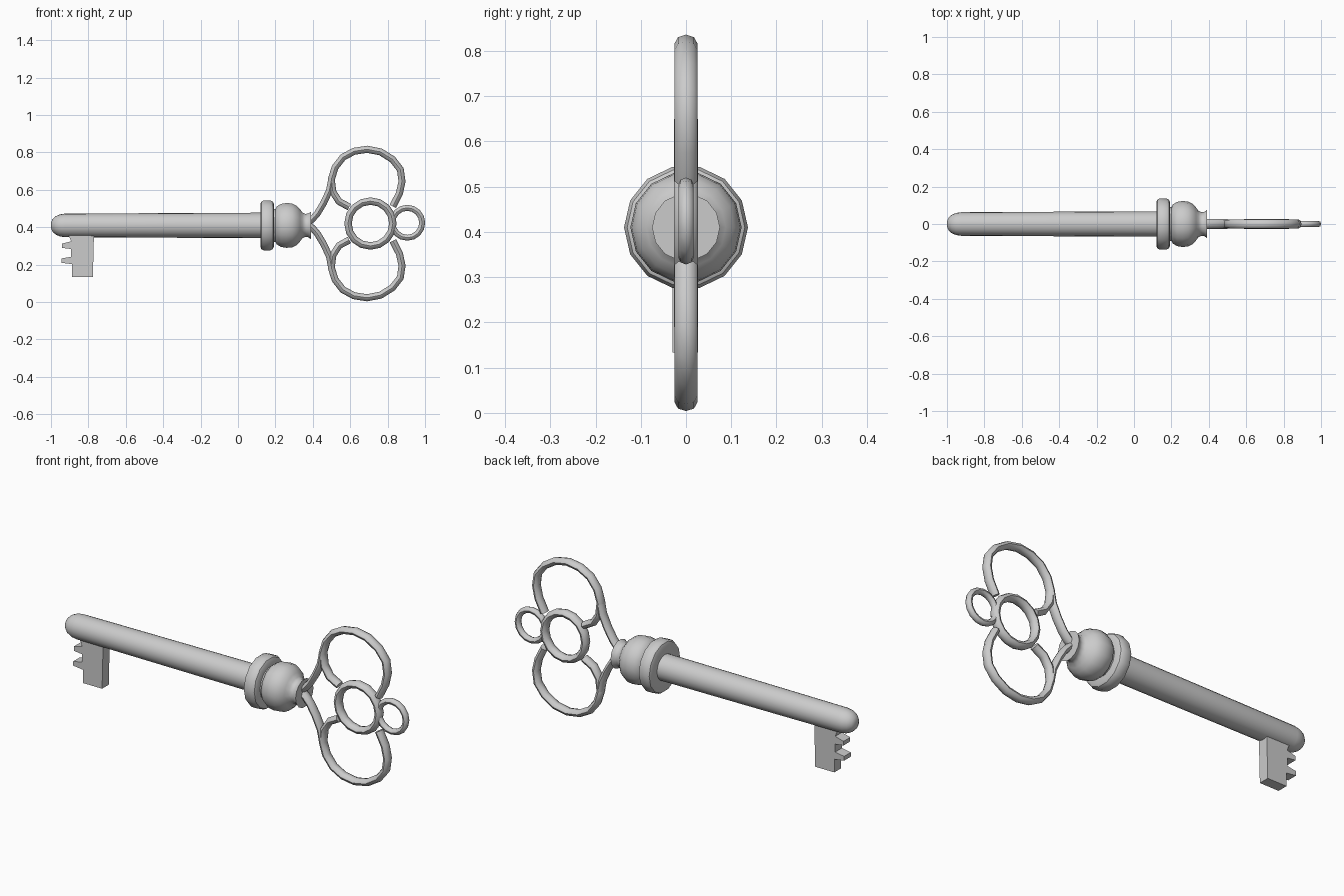
import bpy, bmesh, math
from mathutils import Vector

if "Cube" in bpy.data.objects:
    bpy.data.objects.remove(bpy.data.objects["Cube"])

AX = 0.41    # height of the shaft axis
BZ = 0.42    # height of the bow's mirror line


def finish(name, bm, angle=35):
    bmesh.ops.recalc_face_normals(bm, faces=bm.faces)
    me = bpy.data.meshes.new(name)
    bm.to_mesh(me)
    bm.free()
    ob = bpy.data.objects.new(name, me)
    bpy.context.collection.objects.link(ob)
    bpy.ops.object.select_all(action='DESELECT')
    ob.select_set(True)
    bpy.context.view_layer.objects.active = ob
    bpy.ops.object.shade_smooth_by_angle(angle=math.radians(angle))
    return ob


def skin(bm, rings, closed):
    n, m = len(rings[0]), len(rings)
    for i in range(m if closed else m - 1):
        a, b = rings[i], rings[(i + 1) % m]
        for k in range(n):
            bm.faces.new((a[k], a[(k + 1) % n], b[(k + 1) % n], b[k]))
    if not closed:
        bm.faces.new(rings[0])
        bm.faces.new(rings[-1])


def turned(name, profile, sides):
    """Lathe a list of (x, radius) around the shaft axis."""
    bm = bmesh.new()
    rings = []
    for x, r in profile:
        rings.append([bm.verts.new((x, r * math.cos(2 * math.pi * k / sides),
                                    AX + r * math.sin(2 * math.pi * k / sides)))
                      for k in range(sides)])
    skin(bm, rings, False)
    return finish(name, bm)


def tube(name, pts, half_w, half_y, closed=False, sides=8):
    """Sweep an oval section along an (x, z) path lying in the y = 0 plane."""
    bm = bmesh.new()
    rings, n = [], len(pts)
    for i, p in enumerate(pts):
        p = Vector(p)
        if closed:
            a, b = Vector(pts[i - 1]), Vector(pts[(i + 1) % n])
        else:
            a, b = Vector(pts[max(i - 1, 0)]), Vector(pts[min(i + 1, n - 1)])
        t = (b - a).normalized()
        nx, nz = -t.y, t.x
        ring = []
        for k in range(sides):
            ang = 2 * math.pi * k / sides
            u, v = half_w * math.cos(ang), half_y * math.sin(ang)
            ring.append(bm.verts.new((p.x + nx * u, v, p.y + nz * u)))
        rings.append(ring)
    skin(bm, rings, closed)
    return finish(name, bm, 46)


def circle(cx, cz, r, n):
    return [(cx + r * math.cos(2 * math.pi * k / n), cz + r * math.sin(2 * math.pi * k / n))
            for k in range(n)]


# shaft with rounded tip, widening slightly toward the collar
turned("shaft", [(-0.999, 0.016), (-0.992, 0.033), (-0.975, 0.049), (-0.952, 0.059),
                 (-0.925, 0.063), (-0.33, 0.066), (0.15, 0.068)], 20)

# collar disc and bulb
turned("collar", [(0.123, 0.06), (0.12, 0.118), (0.125, 0.13), (0.138, 0.137), (0.172, 0.137),
                  (0.186, 0.13), (0.192, 0.118), (0.192, 0.08)], 14)
turned("bulb", [(0.18, 0.092), (0.2, 0.09), (0.208, 0.105), (0.23, 0.118), (0.26, 0.123),
                (0.29, 0.12), (0.315, 0.107), (0.332, 0.088), (0.345, 0.07), (0.36, 0.063),
                (0.375, 0.065), (0.39, 0.075)], 14)

# bit with two teeth
outline = [(-0.77, 0.37), (-0.776, 0.133), (-0.888, 0.133), (-0.888, 0.203), (-0.945, 0.21),
           (-0.945, 0.233), (-0.893, 0.242), (-0.893, 0.284), (-0.942, 0.29), (-0.942, 0.312),
           (-0.893, 0.325), (-0.9, 0.345), (-0.915, 0.37)]
bm = bmesh.new()
face = bm.faces.new([bm.verts.new((x, -0.03, z)) for x, z in outline])
ext = bmesh.ops.extrude_face_region(bm, geom=[face])
bmesh.ops.translate(bm, vec=(0, 0.056, 0),
                    verts=[v for v in ext["geom"] if isinstance(v, bmesh.types.BMVert)])
finish("bit", bm, 20)

# bow: large side loops and the struts from the neck, mirrored
loop = [(0.595, 0.508), (0.54, 0.538), (0.507, 0.59), (0.499, 0.656), (0.519, 0.72),
        (0.561, 0.774), (0.62, 0.806), (0.69, 0.817), (0.762, 0.803), (0.826, 0.763),
        (0.868, 0.709), (0.877, 0.645), (0.863, 0.581), (0.828, 0.512)]
strut = [(0.375, 0.425), (0.4, 0.446), (0.425, 0.475), (0.458, 0.53), (0.488, 0.595),
         (0.499, 0.65)]
for side, s in (("upper", 1), ("lower", -1)):
    tube(side + "_loop", [(x, BZ + s * (z - BZ)) for x, z in loop], 0.019, 0.025)
    tube(side + "_strut", [(x, BZ + s * (z - BZ)) for x, z in strut], 0.018, 0.026)

# bow: centre ring and end ring
tube("centre_ring", circle(0.708, BZ, 0.12, 16), 0.02, 0.026, True)
tube("end_ring", circle(0.905, 0.424, 0.08, 16), 0.016, 0.017, True)
